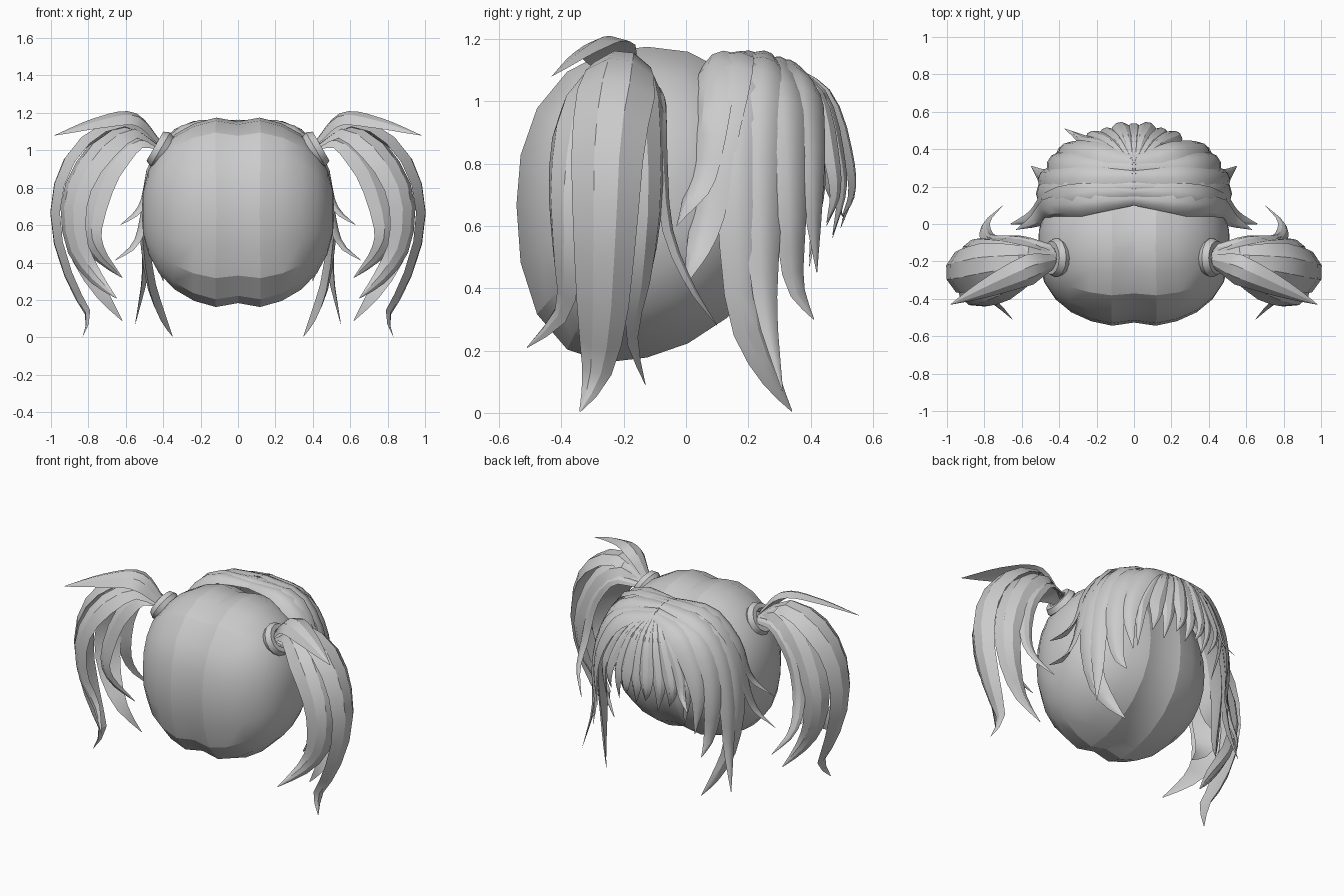
import bpy, bmesh, math
from mathutils import Vector

if "Cube" in bpy.data.objects:
    bpy.data.objects.remove(bpy.data.objects["Cube"])


def finish(ob, angle=30, mirror=False):
    bpy.ops.object.select_all(action='DESELECT')
    ob.select_set(True)
    bpy.context.view_layer.objects.active = ob
    bpy.ops.object.shade_smooth_by_angle(angle=math.radians(angle))
    if mirror:
        m = ob.modifiers.new("mirror", 'MIRROR')
        m.use_mirror_merge = False


def spline(pts, t):
    # Catmull-Rom through the points, t in 0..1
    p = [Vector(q) for q in pts]
    p = [p[0] * 2 - p[1]] + p + [p[-1] * 2 - p[-2]]
    n = len(pts) - 1
    i = min(int(t * n), n - 1)
    u = t * n - i
    a, b, c, d = p[i:i + 4]
    return 0.5 * (2 * b + (c - a) * u + (2 * a - 5 * b + 4 * c - d) * u**2
                  + (3 * b - a - 3 * c + d) * u**3)


def strand(bm, pts, width, center, root, thick, steps=13):
    # tapered lock with a flat ridged section, facing away from center
    section = [(1, -thick * .5), (0.35, thick), (-0.35, thick), (-1, -thick * .5), (0, -0.05)]
    rings = []
    for k in range(steps + 1):
        t = k / steps
        p = spline(pts, t)
        tan = (spline(pts, min(1, t + 0.04)) - spline(pts, max(0, t - 0.04))).normalized()
        out = p - Vector(center)
        out.z = max(out.z, out.z * 0.1)
        side = tan.cross(out).normalized()
        nor = side.cross(tan).normalized()
        w = width * min(1, root + 2 * t) * max(0.02, 1 - t**2.8)
        rings.append([bm.verts.new(p + side * a * w + nor * b * w) for a, b in section])
    n = len(section)
    for r0, r1 in zip(rings, rings[1:]):
        for j in range(n):
            bm.faces.new((r0[j], r0[(j + 1) % n], r1[(j + 1) % n], r1[j]))
    bm.faces.new(rings[0])
    bm.faces.new(rings[-1])


def lock_group(name, locks, center, mirror, root=0.35, thick=0.25):
    bm = bmesh.new()
    for width, pts, *own in locks:
        strand(bm, pts, width, own[0] if own else center, root, thick)
    bmesh.ops.recalc_face_normals(bm, faces=bm.faces)
    me = bpy.data.meshes.new(name)
    bm.to_mesh(me)
    bm.free()
    ob = bpy.data.objects.new(name, me)
    bpy.context.collection.objects.link(ob)
    finish(ob, mirror=mirror)
    return ob


# Hair cap: rounded blob with a parting groove round the middle
bpy.ops.mesh.primitive_uv_sphere_add(segments=20, ring_count=14, radius=1)
cap = bpy.context.object
cap.name = "hair_cap"
for v in cap.data.vertices:
    d = v.co.normalized()
    # turn so the poles point sideways
    d = Vector((d.z, d.y, -d.x))
    r = sum(abs(c)**2.3 for c in d)**(-1 / 2.3)
    if abs(d.x) < 0.02:
        r *= 0.945
    x, y, z = 0.515 * d.x * r, -0.125 + 0.425 * d.y * r, 0.667 + 0.515 * d.z * r
    # underside slopes up towards the face
    z += 0.25 * (y + 0.2) * max(0, -d.z)
    v.co = Vector((x, y, z))
finish(cap, 20)

# Side locks: combed from the parting sideways and down
lock_group("side_locks", [
    (0.07, [(-.01, .13, 1.14), (.26, .10, 1.13), (.44, .08, .95), (.49, .05, .76), (.54, .01, .67), (.63, -.03, .6)], (.1, .3, .6)),
    (0.08, [(-.01, .17, 1.15), (.29, .15, 1.12), (.45, .10, .9), (.5, .07, .65), (.55, .03, .5), (.66, 0, .41)], (.1, .25, .6)),
    (0.09, [(-.01, .21, 1.15), (.28, .20, 1.1), (.44, .18, .9), (.5, .18, .6), (.47, .2, .3), (.41, .27, .12), (.35, .34, .005)]),
    (0.08, [(-.01, .26, 1.15), (.27, .26, 1.1), (.43, .25, .9), (.49, .25, .6), (.5, .26, .33), (.55, .31, .07)]),
    (0.08, [(-.01, .31, 1.13), (.26, .32, 1.06), (.39, .33, .9), (.44, .34, .65), (.42, .35, .42), (.4, .41, .3)]),
    (0.08, [(-.01, .34, 1.12), (.21, .38, 1.05), (.33, .40, .88), (.38, .41, .68), (.36, .42, .45)]),
], (0, 0.05, 0.6), True, 0.45, 0.25)

# Fringe: fan of locks over the forehead
fringe = []
for k, tip in enumerate([.47, .6, .56, .62, .59, .63, .57, .61, .5]):
    x = 0.30 * (k - 4) / 4
    y = 0.525 - 1.1 * x * x + 0.012 * (k % 2)
    fringe.append((0.055, [(x * .08, .33, 1.12), (x * .55, .35 + (y - .35) * .6, 1.02),
                           (x * .95, y - .01, .82), (x * 1.03, y, .7), (x * .95 + .02, y - .03, tip)]))
# one stray lock flicks out on the left
fringe.append((0.04, [(-.02, .35, 1.12), (-.18, .43, 1.0), (-.27, .45, .82), (-.3, .47, .7), (-.37, .51, .62)]))
lock_group("fringe", fringe, (0, 0.1, 0.65), False, 0.2, 0.3)

# Pigtails: locks bursting from the tie and curling down, some facing back or front
root = (.42, -.18, 1.02)
back, front = (.65, -.1, .6), (.65, -.4, .6)
lock_group("pigtails", [
    (0.13, [root, (.6, -.2, 1.13), (.79, -.22, 1.06), (.93, -.25, .87), (.97, -.26, .6), (.89, -.27, .3), (.8, -.29, .12), (.83, -.34, .005)]),
    (0.11, [root, (.58, -.25, 1.1), (.76, -.35, .98), (.88, -.39, .75), (.87, -.39, .5), (.77, -.4, .33), (.65, -.51, .21)], back),
    (0.10, [root, (.58, -.15, 1.1), (.75, -.13, .98), (.87, -.12, .7), (.85, -.14, .45), (.74, -.17, .25), (.62, -.13, .09)], front),
    (0.10, [root, (.56, -.2, 1.03), (.71, -.24, .87), (.79, -.27, .6), (.75, -.26, .45), (.62, -.2, .32)], back),
    (0.05, [(.42, -.13, 1.02), (.6, -.09, 1.03), (.74, -.08, .85), (.79, -.06, .6), (.79, .01, .42), (.7, .1, .28)], front),
    (0.09, [(.42, -.2, 1.04), (.56, -.25, 1.17), (.75, -.33, 1.15), (.98, -.43, 1.08)], (.72, -.16, .8)),
], (0.58, -0.25, 0.6), True, 0.4, 0.3)

# Hair ties
for s, label in ((1, "right"), (-1, "left")):
    bpy.ops.mesh.primitive_torus_add(major_segments=14, minor_segments=6, major_radius=0.075,
                                     minor_radius=0.03, location=(s * .415, -.18, 1.005),
                                     rotation=(0, s * math.radians(60), 0))
    tie = bpy.context.object
    tie.name = "hair_tie_" + label
    tie.scale.z = 1.3
    finish(tie, 40)
